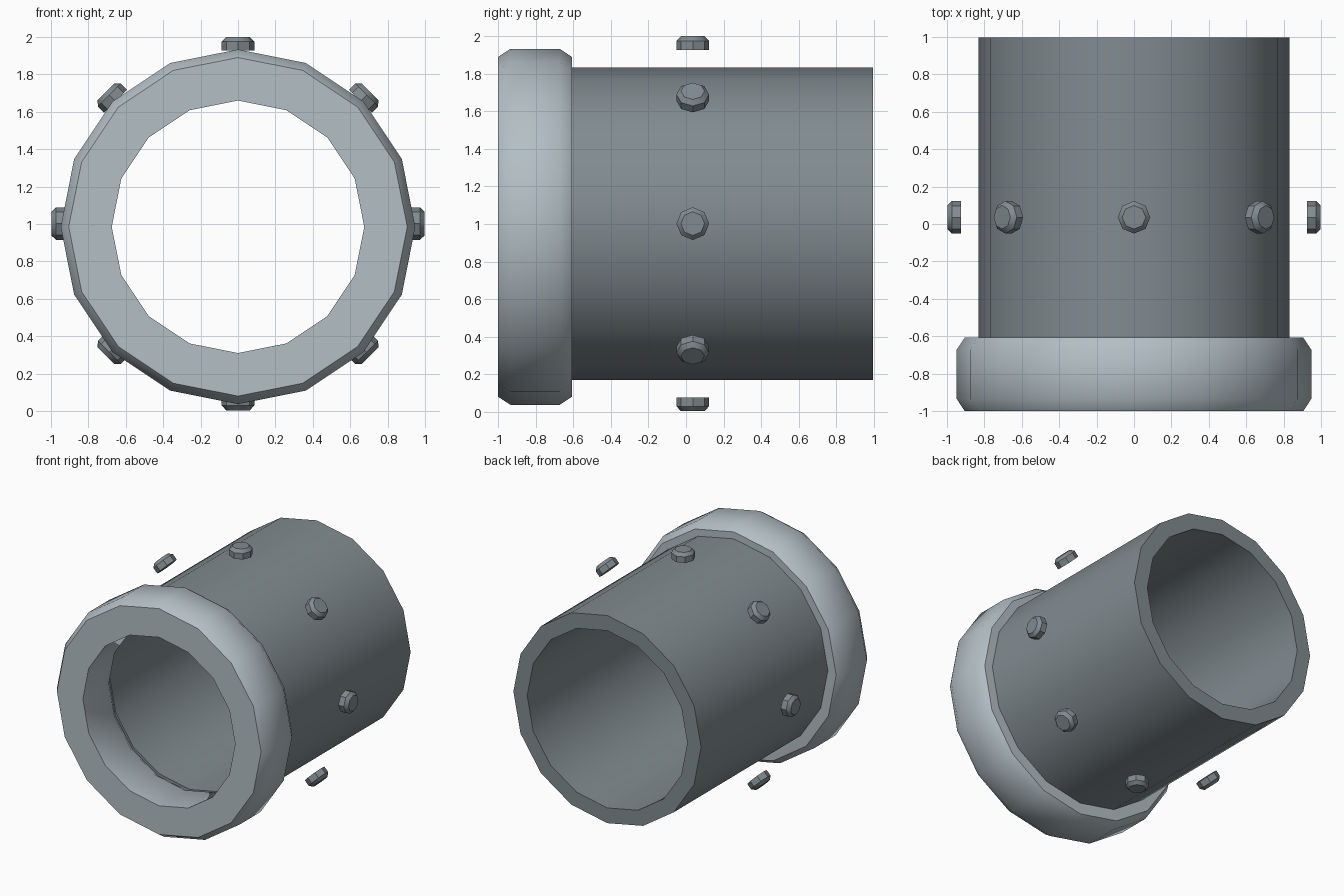
import bpy, bmesh
from math import sin, cos, tau
from mathutils import Matrix

if "Cube" in bpy.data.objects:
    bpy.data.objects.remove(bpy.data.objects["Cube"])


def colour(name, rgb):
    mat = bpy.data.materials.new(name)
    mat.diffuse_color = (*rgb, 1)
    mat.use_nodes = True
    mat.node_tree.nodes["Principled BSDF"].inputs["Base Color"].default_value = mat.diffuse_color
    return mat


dark_steel = colour("dark_steel", (0.22, 0.26, 0.28))
light_steel = colour("light_steel", (0.45, 0.52, 0.56))


def lathe(name, profile, sides, matrix, mat, ring=True):
    """Spin (radius, height) points around local z; ring=True closes the profile."""
    bm = bmesh.new()
    loops = [[bm.verts.new((r * cos(tau * i / sides), r * sin(tau * i / sides), h))
              for i in range(sides)] for r, h in profile]
    pairs = list(zip(loops, loops[1:]))
    if ring:
        pairs.append((loops[-1], loops[0]))
    for a, b in pairs:
        for i in range(sides):
            j = (i + 1) % sides
            bm.faces.new((a[i], a[j], b[j], b[i]))
    if not ring:
        bm.faces.new(loops[0])
        bm.faces.new(loops[-1])
    bm.transform(matrix)
    bmesh.ops.recalc_face_normals(bm, faces=bm.faces)
    mesh = bpy.data.meshes.new(name)
    bm.to_mesh(mesh)
    bm.free()
    mesh.materials.append(mat)
    obj = bpy.data.objects.new(name, mesh)
    bpy.context.collection.objects.link(obj)
    bpy.ops.object.select_all(action='DESELECT')
    obj.select_set(True)
    bpy.context.view_layer.objects.active = obj
    bpy.ops.object.shade_smooth_by_angle(angle=0.7)
    return obj


# local z becomes world +y
along_y = Matrix.Rotation(-tau / 4, 4, 'X')

# Open pipe
lathe("pipe", [(0.832, -0.61), (0.832, 0.997), (0.71, 0.997), (0.71, -0.61)], 16,
      Matrix.Translation((0, 0, 1.002)) @ along_y, dark_steel)

# Chamfered collar at the front end
lathe("collar", [(0.675, -1.0), (0.905, -1.0), (0.948, -0.935), (0.948, -0.672),
                 (0.905, -0.608), (0.718, -0.608), (0.675, -0.672)], 16,
      Matrix.Translation((0, 0, 0.985)) @ along_y, light_steel)

# Eight bolt heads circling the pipe
for k in range(8):
    turn = Matrix.Rotation(k * tau / 8, 4, 'Y')
    lathe(f"bolt_{k + 1}", [(0.087, 0.925), (0.087, 0.973), (0.063, 0.998)], 8,
          Matrix.Translation((0, 0.036, 1.002)) @ turn, dark_steel, ring=False)
